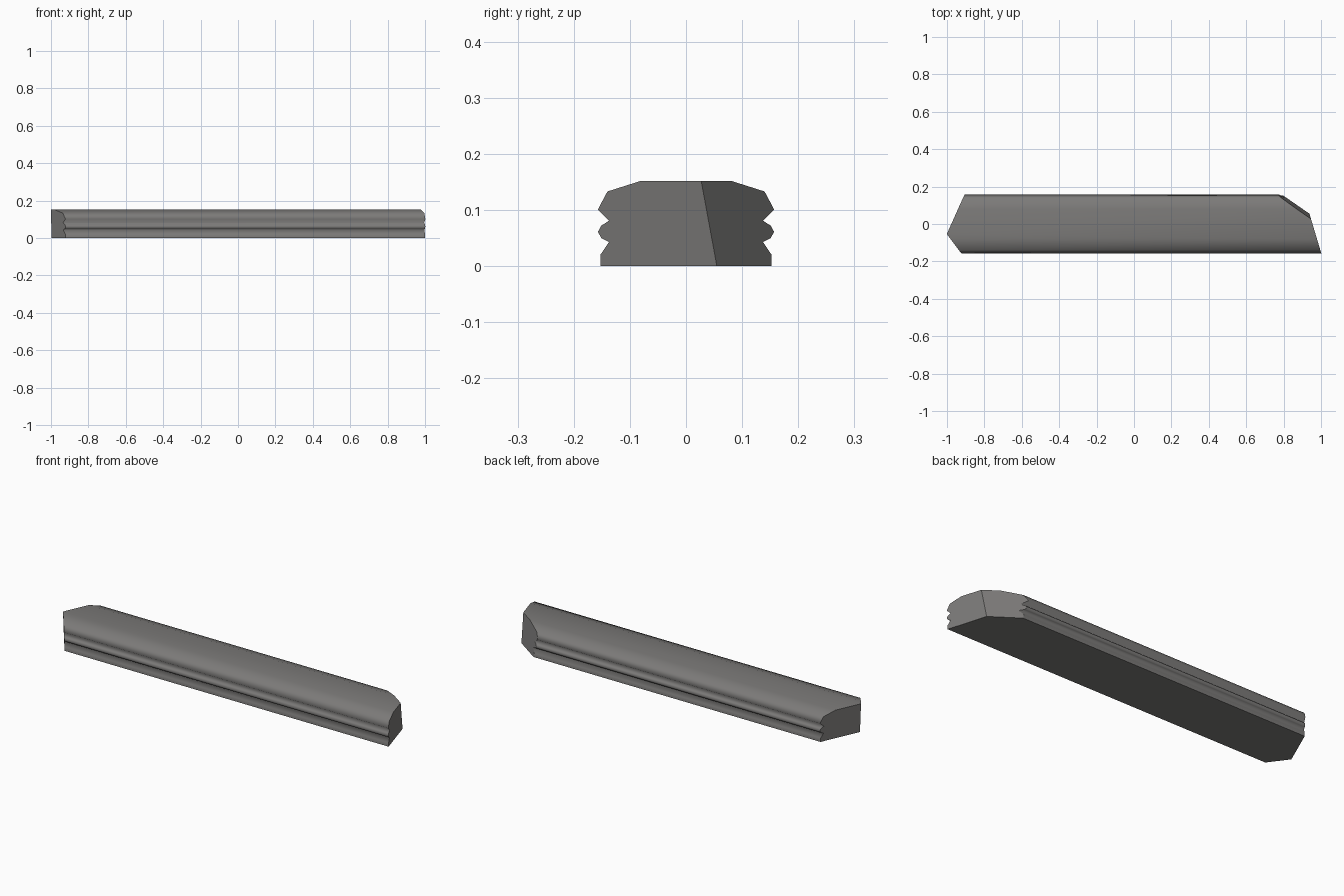
import bpy, bmesh
from mathutils import Vector

if "Cube" in bpy.data.objects:
    bpy.data.objects.remove(bpy.data.objects["Cube"])

# Half cross-section (y, z): top round, rib between two grooves, flat base
half = [(0.08, 0.152), (0.14, 0.133), (0.157, 0.101), (0.137, 0.081),
        (0.151, 0.072), (0.157, 0.061), (0.151, 0.050), (0.137, 0.043),
        (0.152, 0.021), (0.152, 0.0)]
profile = half + [(-y, z) for y, z in reversed(half)]

# Long bar, extruded along x beyond both ends
bm = bmesh.new()
section = bm.faces.new([bm.verts.new((-1.3, y, z)) for y, z in profile])
ext = bmesh.ops.extrude_face_region(bm, geom=[section])
bmesh.ops.translate(bm, vec=(2.6, 0, 0),
                    verts=[v for v in ext["geom"] if isinstance(v, bmesh.types.BMVert)])
bmesh.ops.recalc_face_normals(bm, faces=bm.faces[:])


def cut_end(a, b, c):
    """Slice the bar on the plane through three points and cap it."""
    a, b, c = Vector(a), Vector(b), Vector(c)
    n = (b - a).cross(c - a).normalized()
    if n.x * a.x < 0:
        n = -n
    geom = bm.verts[:] + bm.edges[:] + bm.faces[:]
    res = bmesh.ops.bisect_plane(bm, geom=geom, plane_co=a, plane_no=n,
                                 clear_outer=True, dist=1e-6)
    edges = [e for e in res["geom_cut"]
             if isinstance(e, bmesh.types.BMEdge) and e.is_boundary]
    bmesh.ops.contextual_create(bm, geom=edges)


# Right end: slanted face and leaning corner chamfer
cut_end((1.0, -0.152, 0), (0.938, 0.055, 0), (1.0, -0.152, 0.15))
cut_end((0.938, 0.055, 0), (0.798, 0.152, 0), (0.945, 0.028, 0.152))
# Left end: long bevel and short bevel
cut_end((-0.996, -0.052, 0), (-0.905, 0.152, 0), (-1.0, -0.052, 0.152))
cut_end((-0.996, -0.052, 0), (-0.922, -0.152, 0), (-1.0, -0.055, 0.152))

bmesh.ops.recalc_face_normals(bm, faces=bm.faces[:])
# Smooth along the moulding, flat on the ends and base
for f in bm.faces:
    f.smooth = abs(f.normal.x) < 0.05 and f.normal.z > -0.99

mesh = bpy.data.meshes.new("moulded_bar")
bm.to_mesh(mesh)
bm.free()
bar = bpy.data.objects.new("moulded_bar", mesh)
bpy.context.collection.objects.link(bar)

mat = bpy.data.materials.new("warm grey stone")
mat.diffuse_color = (0.2, 0.195, 0.19, 1)
mat.use_nodes = True
mat.node_tree.nodes["Principled BSDF"].inputs["Base Color"].default_value = mat.diffuse_color
mesh.materials.append(mat)
